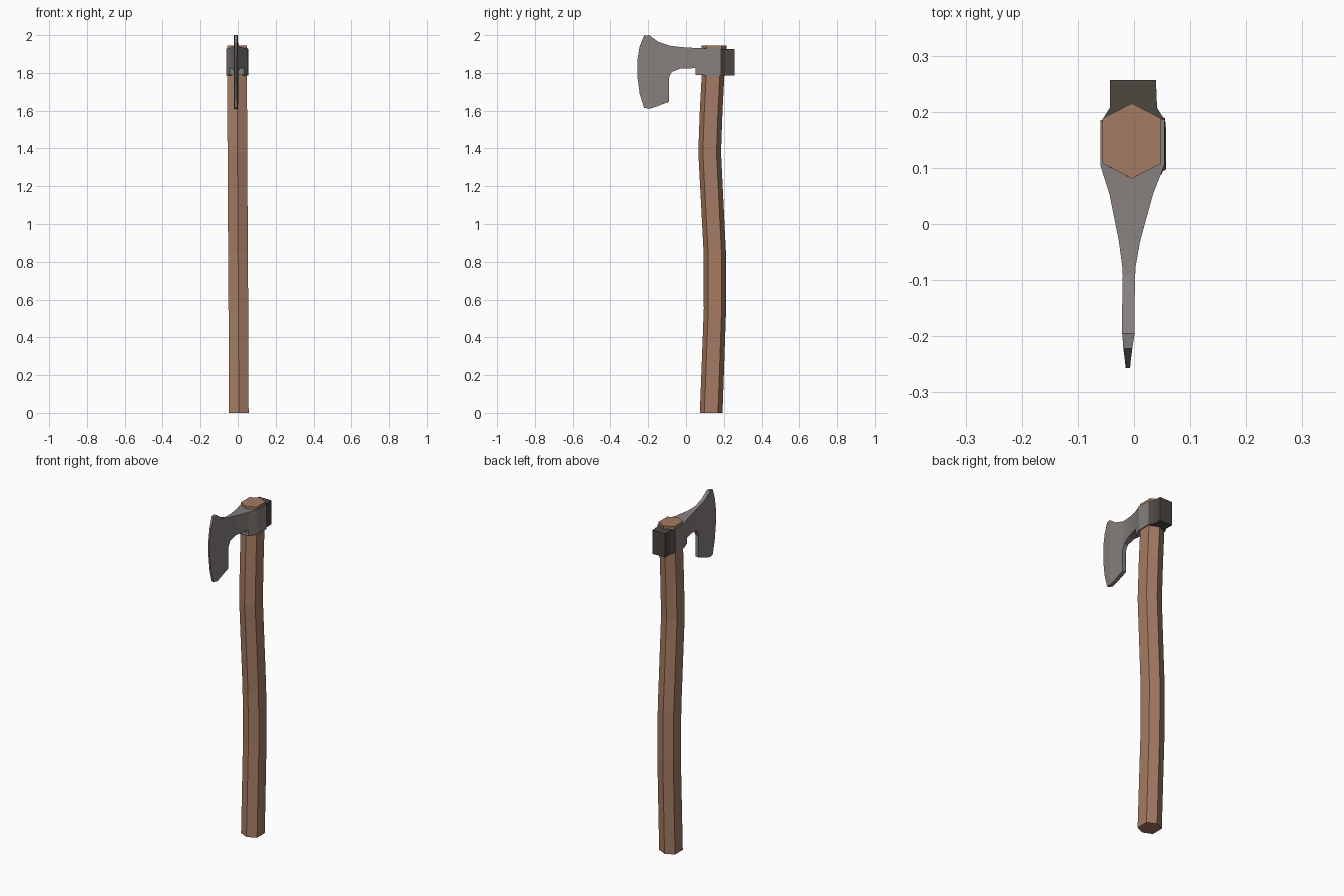
import bpy

def material(name, rgb):
    m = bpy.data.materials.new(name)
    m.diffuse_color = (*rgb, 1)
    return m

wood = material("brown_wood", (0.37, 0.20, 0.125))
steel = material("grey_steel", (0.235, 0.215, 0.205))
dark = material("dark_iron", (0.07, 0.063, 0.052))

def loft(name, rings, mat):
    """Skin a list of equal rings of points and cap both ends."""
    n = len(rings[0])
    verts = [p for r in rings for p in r]
    faces = [(i * n + j, i * n + (j + 1) % n, (i + 1) * n + (j + 1) % n, (i + 1) * n + j)
             for i in range(len(rings) - 1) for j in range(n)]
    faces += [tuple(reversed(range(n))), tuple(range(len(verts) - n, len(verts)))]
    me = bpy.data.meshes.new(name)
    me.from_pydata(verts, [], faces)
    me.materials.append(mat)
    ob = bpy.data.objects.new(name, me)
    bpy.context.collection.objects.link(ob)
    bpy.context.view_layer.objects.active = ob
    bpy.ops.object.select_all(action='DESELECT')
    ob.select_set(True)
    bpy.ops.object.mode_set(mode='EDIT')
    bpy.ops.mesh.select_all(action='SELECT')
    bpy.ops.mesh.normals_make_consistent(inside=False)
    bpy.ops.object.mode_set(mode='OBJECT')
    return ob

# handle: curved hexagonal shaft, (z, centre x, centre y, half depth)
hexagon = [(0, 1), (-1, 0.6), (-1, -0.6), (0, -1), (1, -0.6), (1, 0.6)]
path = [(0, 0.005, 0.133, 0.060), (0.55, 0.003, 0.153, 0.059), (0.85, 0.001, 0.152, 0.059),
        (1.38, -0.002, 0.125, 0.060), (1.60, -0.003, 0.133, 0.060),
        (1.79, -0.004, 0.143, 0.060), (1.945, -0.004, 0.148, 0.067)]
loft("handle", [[(cx + 0.052 * a, cy + d * b, z) for a, b in hexagon]
                for z, cx, cy, d in path], wood)

def box_rings(stations):
    return [[(c - w, y, lo), (c + w, y, lo), (c + w, y, hi), (c - w, y, hi)]
            for y, lo, hi, c, w in stations]

# axe blade, socket and neck: (y, bottom z, top z, centre x, half thickness)
loft("axe_head", box_rings([
    (-0.257, 1.78, 1.87, -0.011, 0.004),
    (-0.245, 1.69, 1.94, -0.011, 0.005),
    (-0.222, 1.615, 1.997, -0.011, 0.008),
    (-0.195, 1.61, 2.00, -0.010, 0.011),
    (-0.175, 1.615, 1.985, -0.010, 0.011),
    (-0.145, 1.626, 1.964, -0.010, 0.011),
    (-0.090, 1.647, 1.945, -0.009, 0.011),
    (-0.092, 1.770, 1.945, -0.009, 0.011),
    (-0.075, 1.805, 1.943, -0.009, 0.012),
    (-0.030, 1.823, 1.937, -0.008, 0.019),
    (0.050, 1.825, 1.932, -0.005, 0.038),
    (0.051, 1.790, 1.932, -0.005, 0.038),
    (0.105, 1.787, 1.930, -0.003, 0.057),
    (0.185, 1.787, 1.928, -0.003, 0.057),
]), steel)

# hammer block at the back
loft("poll", box_rings([
    (0.183, 1.785, 1.927, -0.001, 0.057),
    (0.207, 1.785, 1.927, -0.001, 0.042),
    (0.257, 1.785, 1.925, -0.002, 0.041),
]), dark)
